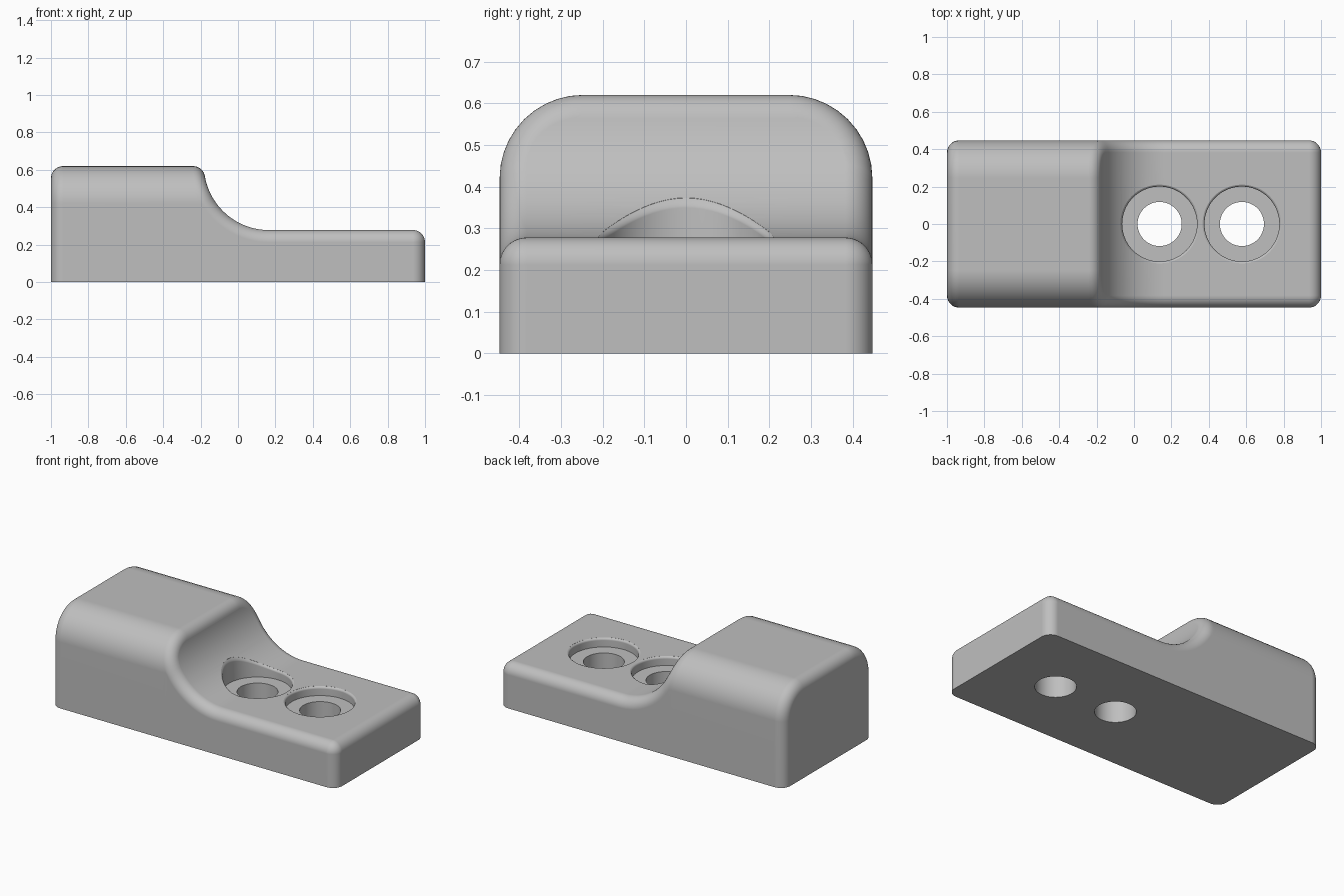
import bpy, bmesh
from math import sin, cos, asin, acos, sqrt, pi, radians
from mathutils import Vector

old = bpy.data.objects.get("Cube")
if old:
    bpy.data.objects.remove(old)

# Main dimensions
FILLET = 0.065                       # rounding of all upper and upright edges
HALF_W, TALL, LOW = 0.447, 0.62, 0.278
CROWN = 0.2                          # large rounding along the tall block
SWEEP_X, SWEEP_Z = 0.165, 0.625      # centre of the concave slope
SWEEP_R = SWEEP_Z - LOW
INNER_R = CROWN - FILLET
CROWN_Y, CROWN_Z = HALF_W - CROWN, TALL - CROWN
STEPS = 10
QUARTER = [pi / 2 * k / STEPS for k in range(STEPS + 1)]

grey = bpy.data.materials.new("plain_grey")
grey.use_nodes = True
grey.diffuse_color = (0.52, 0.52, 0.52, 1)
grey.node_tree.nodes["Principled BSDF"].inputs["Base Color"].default_value = (0.52, 0.52, 0.52, 1)


def make_object(name, bm):
    bmesh.ops.recalc_face_normals(bm, faces=bm.faces)
    mesh = bpy.data.meshes.new(name)
    bm.to_mesh(mesh)
    bm.free()
    mesh.materials.append(grey)
    obj = bpy.data.objects.new(name, mesh)
    bpy.context.collection.objects.link(obj)
    return obj


def skin(bm, rings, closed):
    rows = [[bm.verts.new(p) for p in ring] for ring in rings]
    count = len(rows[0])
    for a, b in zip(rows, rows[1:]):
        for i in range(count if closed else count - 1):
            j = (i + 1) % count
            bm.faces.new((a[i], a[j], b[j], b[i]))
    return rows


def side_stations():
    """Inset side profile as (x, z, normal angle), running left to right."""
    end = 1 - FILLET
    top = TALL - FILLET
    low = LOW - FILLET
    crown_levels = [CROWN_Z + INNER_R * sin(b) for b in QUARTER]
    out = [(-end, 0, pi)] + [(-end, z, pi) for z in crown_levels]
    out += [(-end, top, pi - a) for a in QUARTER]
    # convex lip above the slope
    reach = SWEEP_R + FILLET
    phi0 = asin((SWEEP_Z - top) / reach)
    lip_x = SWEEP_X - reach * cos(phi0)
    out += [(lip_x, top, max(pi / 2 - a, phi0)) for a in QUARTER]
    # concave slope
    phis = [asin((SWEEP_Z - z) / reach) for z in reversed(crown_levels)]
    last = phis[-1]
    phis += [last + (pi / 2 - last) * k / 16 for k in range(1, 17)]
    out += [(SWEEP_X - reach * cos(p), SWEEP_Z - reach * sin(p), p) for p in phis]
    # low plate and its end
    out += [(end, low, pi / 2 - a) for a in QUARTER]
    return out + [(end, 0, 0)]


def half_section(x, z, angle):
    """Edge fillet, crown rounding and wall of one station, for +y."""
    n = Vector((cos(angle), 0, sin(angle)))
    b = asin(max(0, min(1, (z - CROWN_Z) / INNER_R)))
    m = Vector((0, cos(b), sin(b)))
    corner = Vector((x, CROWN_Y + INNER_R * cos(b), z))
    turn = acos(max(-1, min(1, n.dot(m))))
    u = (n - m * cos(turn)).normalized() if turn > 1e-5 else Vector((0, 0, 0))
    pts = []
    for a in reversed(QUARTER):
        a = min(a, turn)
        pts.append(corner + FILLET * (m * cos(a) + u * sin(a)))
    for c in reversed(QUARTER):
        c = min(c, b)
        pts.append(Vector((x, CROWN_Y + CROWN * cos(c), min(z, CROWN_Z) + CROWN * sin(c))))
    return pts + [Vector((x, HALF_W, 0))]


# Clamp body: swept skin closed by a flat base
bm = bmesh.new()
sections = []
for station in side_stations():
    half = half_section(*station)
    sections.append([Vector((p.x, -p.y, p.z)) for p in reversed(half)] + half)
skin(bm, sections, False)
bmesh.ops.remove_doubles(bm, verts=bm.verts, dist=1e-5)
bmesh.ops.holes_fill(bm, edges=[e for e in bm.edges if e.is_boundary], sides=0)
body = make_object("clamp_body", bm)


def surface_height(x):
    if x >= SWEEP_X:
        return LOW
    return SWEEP_Z - sqrt(SWEEP_R ** 2 - (SWEEP_X - x) ** 2)


def screw_hole_cutter(cx):
    """Through hole, counterbore and a rim rounding that follows the surface."""
    hole, bore, floor, rim, sides = 0.118, 0.2, 0.222, 0.014, 64

    def ring(radius, level):
        pts = []
        for i in range(sides):
            t = 2 * pi * i / sides
            x = cx + radius * cos(t)
            pts.append((x, radius * sin(t), level(x)))
        return pts

    rings = [ring(hole, lambda x: -0.1), ring(hole, lambda x: floor), ring(bore, lambda x: floor)]
    for k in range(5):
        a = radians(19 * k)
        rings.append(ring(bore + rim * (1 - cos(a)),
                          lambda x, a=a: surface_height(x) - rim * (1 - sin(a))))
    rings.append(ring(bore + rim * (1 - cos(a)), lambda x: 0.8))
    bm = bmesh.new()
    rows = skin(bm, rings, True)
    bm.faces.new(rows[0])
    bm.faces.new(rows[-1])
    cutter = make_object("screw_hole_cutter", bm)
    cutter.hide_render = True
    return cutter


# Cut the two counterbored screw holes
bpy.ops.object.select_all(action='DESELECT')
bpy.context.view_layer.objects.active = body
body.select_set(True)
for cx in (0.137, 0.577):
    cutter = screw_hole_cutter(cx)
    cut = body.modifiers.new("screw_hole", 'BOOLEAN')
    cut.operation = 'DIFFERENCE'
    cut.solver = 'EXACT'
    cut.object = cutter
    bpy.ops.object.modifier_apply(modifier=cut.name)
    bpy.data.objects.remove(cutter)

# Smooth rounded surfaces, crisp hole edges, flat planes
bpy.ops.object.shade_smooth_by_angle(angle=radians(35))
weighted = body.modifiers.new("weighted_normals", 'WEIGHTED_NORMAL')
weighted.keep_sharp = True
